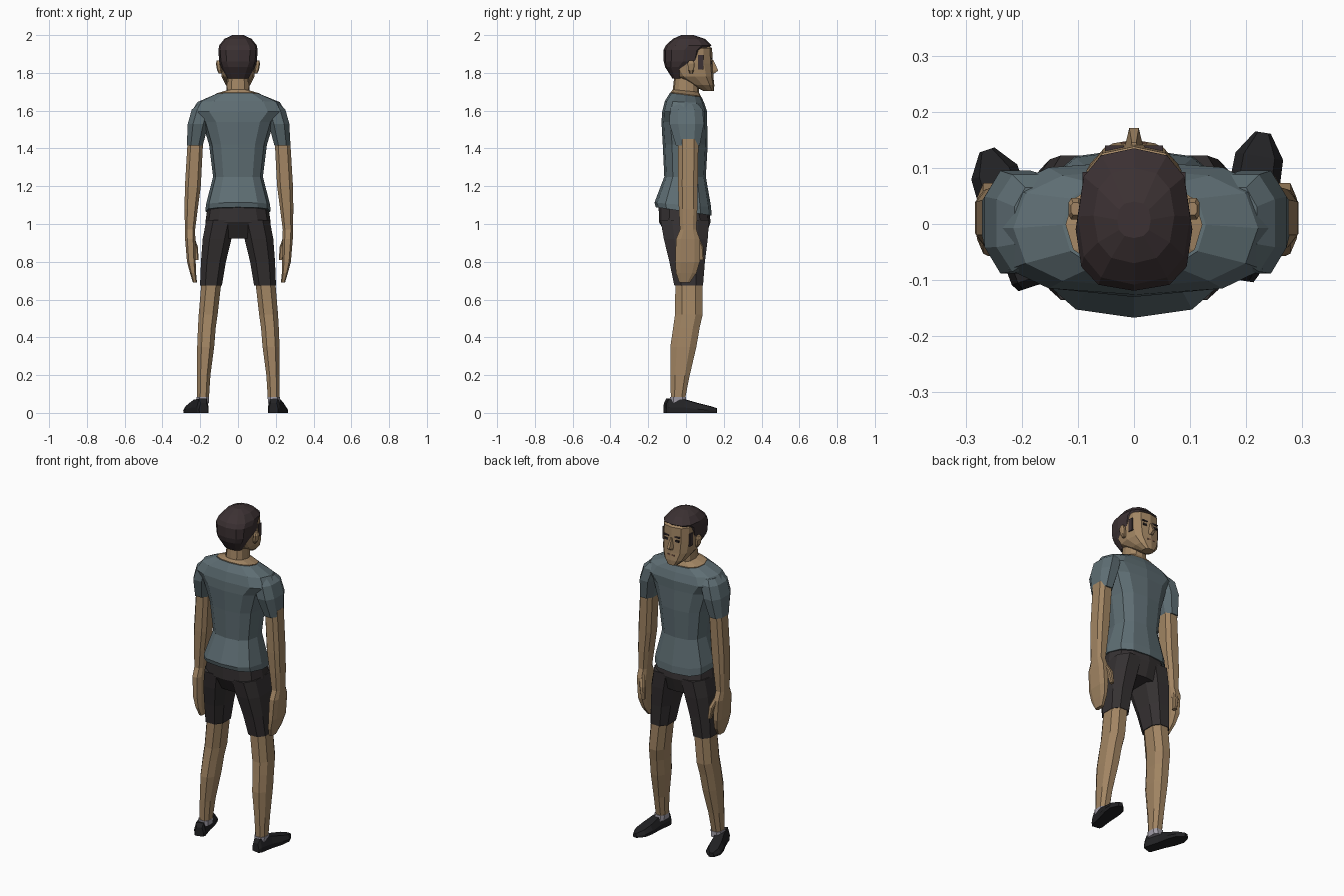
import bpy, bmesh, math
from mathutils import Vector


def material(name, rgb):
    m = bpy.data.materials.new(name)
    m.diffuse_color = (*rgb, 1)
    return m


SKIN = material("skin", (0.36, 0.235, 0.125))
SHIRT = material("shirt", (0.112, 0.155, 0.172))
SHORTS = material("shorts", (0.036, 0.031, 0.032))
HAIR = material("hair", (0.045, 0.031, 0.033))
SHOE = material("shoe", (0.016, 0.016, 0.018))
SOCK = material("sock", (0.35, 0.33, 0.38))
DARK = material("eye", (0.02, 0.015, 0.015))
LIP = material("lip", (0.2, 0.1, 0.065))


def loft(name, rings, mat):
    """Skin a list of equal-length point rings, capped at both ends."""
    bm = bmesh.new()
    vs = [[bm.verts.new(p) for p in r] for r in rings]
    n = len(vs[0])
    for a, b in zip(vs, vs[1:]):
        for i in range(n):
            j = (i + 1) % n
            bm.faces.new((a[i], a[j], b[j], b[i]))
    bm.faces.new(vs[0])
    bm.faces.new(vs[-1])
    bmesh.ops.recalc_face_normals(bm, faces=bm.faces)
    me = bpy.data.meshes.new(name)
    bm.to_mesh(me)
    bm.free()
    me.materials.append(mat)
    ob = bpy.data.objects.new(name, me)
    bpy.context.collection.objects.link(ob)
    return ob


def ring(z, y0, y1, hw, cx=0, n=12, e=2.4, tilt=0):
    """Horizontal rounded section from y0 to y1, half width hw."""
    half = 0.5 if n == 8 else 0
    full = math.cos(math.pi * 2 * half / n) ** (2 / e)
    pts = []
    for i in range(n):
        t = 2 * math.pi * (i + half) / n
        c, s = math.cos(t), math.sin(t)
        x = math.copysign(abs(c) ** (2 / e), c) * hw / full
        y = (y0 + y1) / 2 + math.copysign(abs(s) ** (2 / e), s) * (y1 - y0) / 2 / full
        pts.append(Vector((cx + x, y, z + tilt * y)))
    return pts


def limb(name, rows, mat, side, shift=0, e=3.2):
    """Eight-sided limb; rows are (z, centre x, half width, y0, y1)."""
    return loft(name, [ring(z, a, b, w, side * x + shift, 8, e) for z, x, w, a, b in rows], mat)


def box(name, c, s, mat):
    x, y, z = (v / 2 for v in s)
    return loft(name, [[Vector(c) + Vector((a * x, b * y, h))
                        for a, b in ((-1, -1), (1, -1), (1, 1), (-1, 1))] for h in (-z, z)], mat)


# Shirt body with broad shoulders
loft("shirt_body", [
    ring(1.065, -0.16, 0.135, 0.172, e=2.8, tilt=-0.15),
    ring(1.10, -0.167, 0.133, 0.17, e=2.8, tilt=-0.08),
    ring(1.25, -0.115, 0.105, 0.132, e=2.6),
    ring(1.42, -0.123, 0.115, 0.153, e=2.6),
    ring(1.54, -0.13, 0.112, 0.19, e=2.8),
    ring(1.595, -0.126, 0.112, 0.25, cx=0.003, e=2.9),
    ring(1.645, -0.112, 0.097, 0.218, cx=0.003, e=2.7, tilt=-0.05),
    ring(1.683, -0.085, 0.082, 0.128, tilt=-0.13)], SHIRT)

# Neck with flared base filling the collar
loft("neck", [
    ring(1.65, -0.08, 0.077, 0.115),
    ring(1.687, -0.081, 0.079, 0.122, tilt=-0.13),
    ring(1.705, -0.07, 0.068, 0.062, tilt=-0.1),
    ring(1.80, -0.06, 0.066, 0.056)], SKIN)

# Shorts hip block
loft("shorts_hips", [
    ring(1.08, -0.145, 0.125, 0.162, tilt=-0.15),
    ring(1.01, -0.143, 0.13, 0.173, e=2.8),
    ring(0.922, -0.09, 0.1, 0.16)], SHORTS)

# Head and jaw
loft("head", [
    ring(1.705, 0.09, 0.148, 0.032, e=2.6),
    ring(1.735, 0.03, 0.15, 0.064, e=2.6),
    ring(1.78, -0.05, 0.145, 0.087, e=2.8),
    ring(1.85, -0.1, 0.142, 0.094, e=2.8),
    ring(1.93, -0.1, 0.138, 0.092, e=2.8),
    ring(1.965, -0.06, 0.09, 0.06)], SKIN)

# Hair cap
loft("hair", [
    ring(1.77, -0.072, -0.01, 0.055),
    ring(1.83, -0.11, 0.03, 0.09),
    ring(1.86, -0.118, 0.086, 0.1, e=2.8),
    ring(1.92, -0.119, 0.1, 0.104, e=2.8),
    ring(1.945, -0.108, 0.135, 0.1, e=2.6),
    ring(1.98, -0.07, 0.1, 0.072),
    ring(2.0, -0.025, 0.04, 0.03)], HAIR)

# Nose: narrow bridge widening to the tip
loft("nose", [
    [Vector((x, y, z)) for x, y in ((-w, 0.12), (w, 0.12), (w * 0.4, d), (-w * 0.4, d))]
    for z, w, d in ((1.797, 0.02, 0.15), (1.812, 0.021, 0.171), (1.868, 0.01, 0.145))], SKIN)
box("mouth", (0, 0.139, 1.765), (0.046, 0.014, 0.008), LIP)

# Foot sections: distance from heel, half width, height
FOOT = ((0, 0.025, 0.052), (0.015, 0.033, 0.075), (0.10, 0.036, 0.07),
        (0.17, 0.045, 0.05), (0.225, 0.043, 0.037), (0.268, 0.014, 0.025))

for side, tag in ((1, "right"), (-1, "left")):
    # Face details
    box("eye_" + tag, (side * 0.036, 0.131, 1.853), (0.024, 0.016, 0.012), DARK)
    box("eyebrow_" + tag, (side * 0.035, 0.132, 1.876), (0.034, 0.015, 0.007), HAIR)
    box("sideburn_" + tag, (side * 0.084, 0.078, 1.856), (0.016, 0.03, 0.075), HAIR)
    limb("ear_" + tag, [(1.797, 0.094, 0.008, 0.02, 0.036), (1.815, 0.099, 0.012, 0.012, 0.042),
                        (1.85, 0.105, 0.012, 0.008, 0.046), (1.866, 0.104, 0.008, 0.016, 0.038)],
         SKIN, side)

    # Sleeve, arm with flat hand, thumb
    limb("sleeve_" + tag, [(1.635, 0.178, 0.038, -0.07, 0.065), (1.605, 0.192, 0.056, -0.085, 0.088),
                           (1.53, 0.214, 0.055, -0.088, 0.095), (1.415, 0.232, 0.042, -0.053, 0.073)],
         SHIRT, side, 0.003, 2.5)
    limb("arm_" + tag, [(1.45, 0.23, 0.041, -0.042, 0.066), (1.2, 0.244, 0.042, -0.042, 0.062),
                        (1.08, 0.253, 0.035, -0.038, 0.06), (0.97, 0.259, 0.027, -0.032, 0.055),
                        (0.92, 0.258, 0.027, -0.053, 0.073), (0.80, 0.252, 0.023, -0.057, 0.073),
                        (0.74, 0.243, 0.016, -0.053, 0.055), (0.69, 0.233, 0.011, -0.035, 0.02)],
         SKIN, side, 0.005)
    limb("thumb_" + tag, [(0.94, 0.252, 0.014, 0.03, 0.062), (0.88, 0.232, 0.015, 0.06, 0.092),
                          (0.81, 0.222, 0.01, 0.07, 0.095)], SKIN, side, 0.004)

    # Shorts leg, bare leg, sock
    limb("shorts_leg_" + tag, [(1.02, 0.09, 0.078, -0.135, 0.122), (0.92, 0.111, 0.076, -0.117, 0.115),
                               (0.80, 0.13, 0.066, -0.088, 0.1), (0.675, 0.143, 0.058, -0.062, 0.09)],
         SHORTS, side, 0, 2.7)
    limb("leg_" + tag, [(0.72, 0.14, 0.053, -0.056, 0.086), (0.52, 0.16, 0.05, -0.058, 0.088),
                        (0.45, 0.167, 0.047, -0.068, 0.072), (0.35, 0.173, 0.045, -0.083, 0.055),
                        (0.2, 0.183, 0.035, -0.083, 0.02), (0.075, 0.187, 0.031, -0.08, -0.005)],
         SKIN, side, 0.002, 2.5)
    limb("sock_" + tag, [(0.05, 0.188, 0.031, -0.085, 0.002), (0.083, 0.188, 0.033, -0.084, 0.0)],
         SOCK, side, 0.002)

    # Shoe, turned outwards from the heel
    heel = Vector((0.188, -0.1, 0)) if side > 0 else Vector((-0.182, -0.112, 0))
    toe = Vector((0.23, 0.163, 0)) if side > 0 else Vector((-0.262, 0.132, 0))
    fwd = (toe - heel).normalized()
    across = Vector((fwd.y, -fwd.x, 0))
    scale = (toe - heel).length / FOOT[-1][0]
    loft("shoe_" + tag, [
        [heel + fwd * d * scale + across * (w * k) + Vector((0, 0, h * q))
         for k, q in ((-0.95, 0), (0.95, 0), (1, 0.4), (0.65, 1), (-0.65, 1), (-1, 0.4))]
        for d, w, h in FOOT], SHOE)
